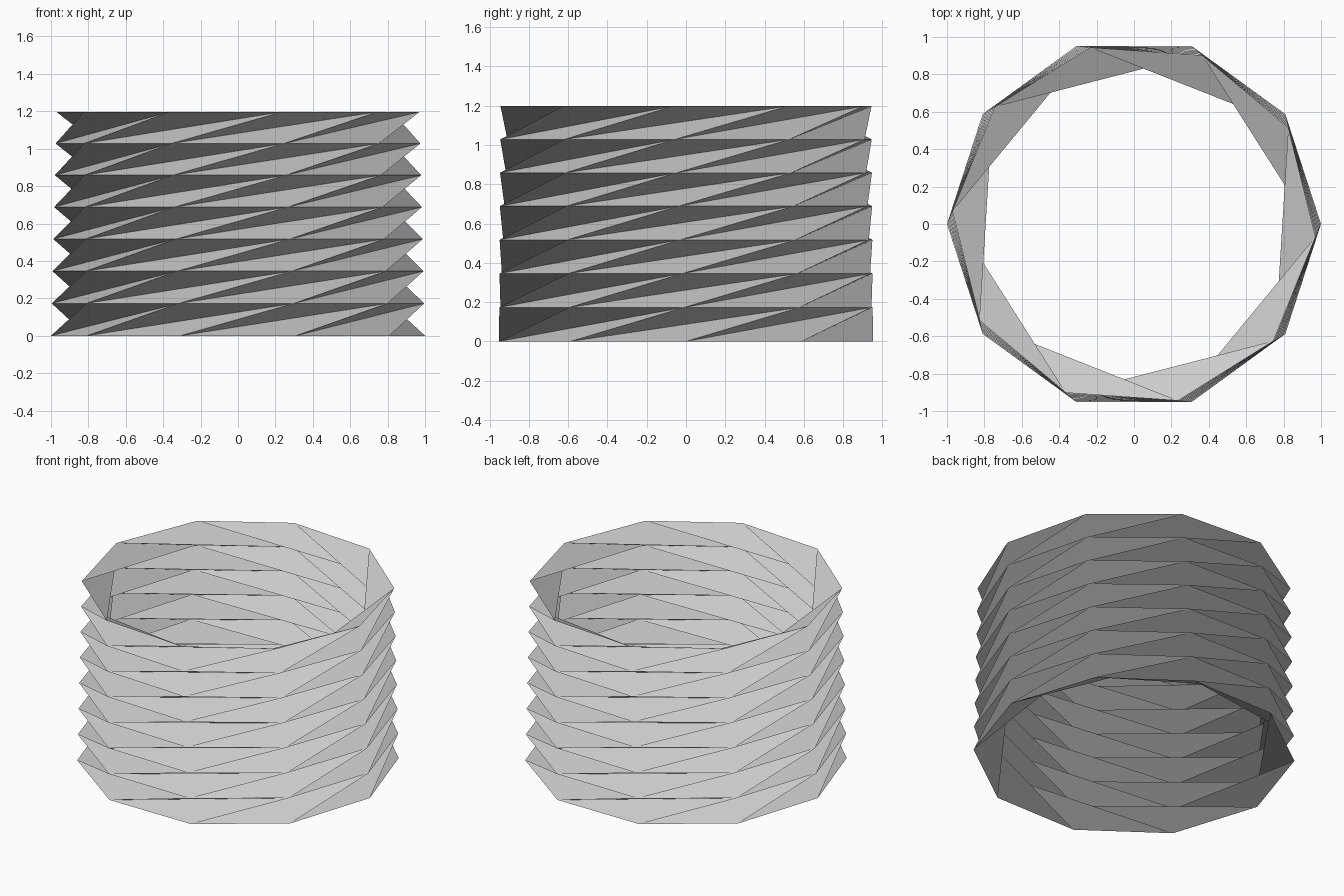
import bpy
import bmesh
from math import cos, sin, pi, radians

cube = bpy.data.objects.get("Cube")
if cube:
    bpy.data.objects.remove(cube, do_unlink=True)

SIDES = 10                 # corners on each ring
LAYERS = 7                 # folded bands
SHRINK = 0.9961            # each band is slightly smaller than the one below
TWIST = radians(-0.57)     # leftover turn per band
BAND_HEIGHT = 0.173

# Plain grey paper
paper = bpy.data.materials.new("light_grey_paper")
paper.use_nodes = True
grey = (0.604, 0.604, 0.604, 1.0)
paper.diffuse_color = grey
paper.node_tree.nodes["Principled BSDF"].inputs["Base Color"].default_value = grey

bm = bmesh.new()


def add_ring(level, z):
    """One polygon ring of fold corners."""
    radius = SHRINK ** level
    angles = [2 * pi * i / SIDES + TWIST * level for i in range(SIDES)]
    return [bm.verts.new((radius * cos(a), radius * sin(a), z)) for a in angles]


# Stack of twisted bands, each corner joined one and two steps round the next ring
z = 0.0
lower = add_ring(0, z)
for level in range(1, LAYERS + 1):
    z += BAND_HEIGHT * SHRINK ** (level - 1)
    upper = add_ring(level, z)
    for i in range(SIDES):
        j, k = (i + 1) % SIDES, (i + 2) % SIDES
        bm.faces.new((lower[i], lower[j], upper[k]))
        bm.faces.new((lower[i], upper[k], upper[j]))
    lower = upper

mesh = bpy.data.meshes.new("folded_paper_cylinder")
bm.to_mesh(mesh)
bm.free()
mesh.materials.append(paper)
cylinder = bpy.data.objects.new("folded_paper_cylinder", mesh)
bpy.context.collection.objects.link(cylinder)
